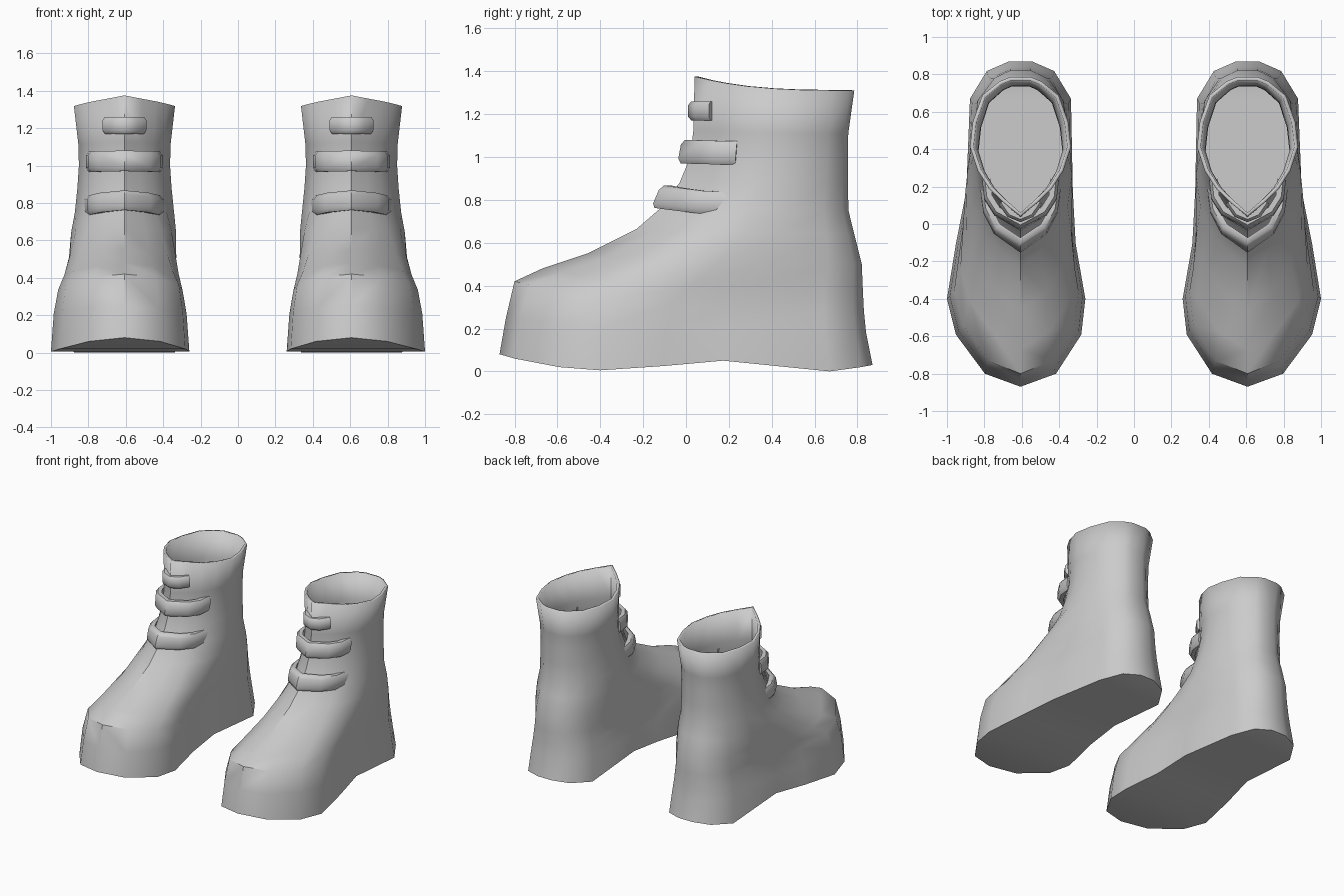
import bpy, bmesh
from math import radians
from mathutils import Vector

cube = bpy.data.objects.get("Cube")
if cube:
    bpy.data.objects.remove(cube)

grey = bpy.data.materials.new("grey_leather")
grey.use_nodes = True
colour = (0.6, 0.6, 0.6, 1)
grey.diffuse_color = colour
grey.node_tree.nodes["Principled BSDF"].inputs["Base Color"].default_value = colour

CENTRE = 0.607
# Half outlines from toe to heel: position along the length, half width
SOLE_U = [0, .04, .16, .27, .44, .6, .885, .97, 1]
SOLE_W = [0, .19, .335, .37, .32, .285, .27, .18, .06]
SOLE_SHIFT = [0, 0, .01, .023, .025, .005, 0, 0, 0]
SOLE_Z = [.08, .06, .02, .005, .025, .05, 0, .02, .03]
SHAFT_U = [0, .1, .2, .33, .5, .68, .87, .97, 1]
SHAFT_W = [0, .09, .165, .225, .265, .25, .2, .11, .055]

# Boot rings: front y, front z, back y, back z, width scale, sole-to-shaft blend
RINGS = [
    (-.87, .08, .87, .03, 1, 0),
    (-.84, .25, .84, .18, .96, 0),
    (-.80, .42, .83, .28, .91, .03),
    (-.67, .48, .825, .38, .95, .33),
    (-.46, .55, .82, .50, 1, .6),
    (-.23, .665, .785, .64, 1.02, .82),
    (-.12, .76, .758, .75, 1, 1),
    (-.03, .88, .755, .88, .95, 1),
    (.02, 1.0, .755, 1.0, .92, 1),
    (.035, 1.13, .757, 1.11, .93, 1),
    (.04, 1.375, .785, 1.31, 1.02, 1),
]

# Straps: path of (half width, y), centre height, drop to the ends, height, lean
STRAPS = {
    "top": ([(0, .025), (.06, .05), (.105, .115)], 1.215, 0, .09, 0),
    "middle": ([(0, -.015), (.13, .06), (.18, .14), (.19, .235)], 1.025, .005, .11, .02),
    "lower": ([(0, -.125), (.13, -.035), (.185, .07), (.2, .185)], .815, .03, .105, .045),
}


def lerp(a, b, t):
    return a + (b - a) * t


def finish(bm, name, angle):
    bmesh.ops.recalc_face_normals(bm, faces=bm.faces)
    mesh = bpy.data.meshes.new(name)
    bm.to_mesh(mesh)
    bm.free()
    mesh.materials.append(grey)
    ob = bpy.data.objects.new(name, mesh)
    bpy.context.collection.objects.link(ob)
    bpy.ops.object.select_all(action="DESELECT")
    ob.select_set(True)
    bpy.context.view_layer.objects.active = ob
    bpy.ops.object.shade_smooth_by_angle(angle=radians(angle))
    return ob


def ring_points(ring, side, is_sole):
    yf, zf, yb, zb, scale, mix = ring
    outer, inner = [], []
    for i in range(len(SOLE_U)):
        u = lerp(SOLE_U[i], SHAFT_U[i], mix)
        w = lerp(SOLE_W[i], SHAFT_W[i], mix) * scale
        x = CENTRE + SOLE_SHIFT[i] * (1 - mix)
        z = SOLE_Z[i] if is_sole else lerp(zb, zf, (1 - u) ** 3)
        y = lerp(yf, yb, u)
        outer.append((side * (x + w), y, z))
        inner.append((side * (x - w), y, z))
    return outer + inner[:0:-1]


def make_boot(side, label):
    bm = bmesh.new()
    loops = [[bm.verts.new(p) for p in ring_points(r, side, k == 0)]
             for k, r in enumerate(RINGS)]
    n = len(loops[0])
    # Upper walls
    for a, b in zip(loops, loops[1:]):
        for i in range(n):
            j = (i + 1) % n
            bm.faces.new((a[i], a[j], b[j], b[i]))
    # Underside in strips across the sole
    a = loops[0]
    bm.faces.new((a[0], a[1], a[-1]))
    for i in range(1, n // 2):
        bm.faces.new((a[i], a[i + 1], a[n - i - 1], a[n - i]))
    ob = finish(bm, "boot_" + label, 42)
    # Leather thickness
    wall = ob.modifiers.new("wall", "SOLIDIFY")
    wall.thickness = .02
    wall.offset = -1


def make_strap(side, label, name, spec):
    half, z0, drop, height, lean = spec
    path = [(-x, y) for x, y in half[:0:-1]] + half
    bm = bmesh.new()
    # Cross-section: outward offset, height fraction
    section = [(-.03, -.5), (.0, -.5), (.015, -.3), (.015, .3), (.0, .5), (-.03, .5)]
    loops = []
    for i, (x, y) in enumerate(path):
        p, q = path[max(i - 1, 0)], path[min(i + 1, len(path) - 1)]
        out = Vector((q[1] - p[1], p[0] - q[0])).normalized()
        t = abs(x) / half[-1][0]
        z = z0 - drop * t * t
        tilt = lean * (1 - .6 * t)
        loops.append([bm.verts.new((side * (CENTRE + x + out.x * o), y + out.y * o + h * tilt,
                                    z + h * height)) for o, h in section])
    n = len(section)
    for a, b in zip(loops, loops[1:]):
        for i in range(n):
            j = (i + 1) % n
            bm.faces.new((a[i], a[j], b[j], b[i]))
    bm.faces.new(loops[0])
    bm.faces.new(loops[-1])
    finish(bm, name + "_strap_" + label, 50)


for side, label in ((1, "left"), (-1, "right")):
    make_boot(side, label)
    for name, spec in STRAPS.items():
        make_strap(side, label, name, spec)
